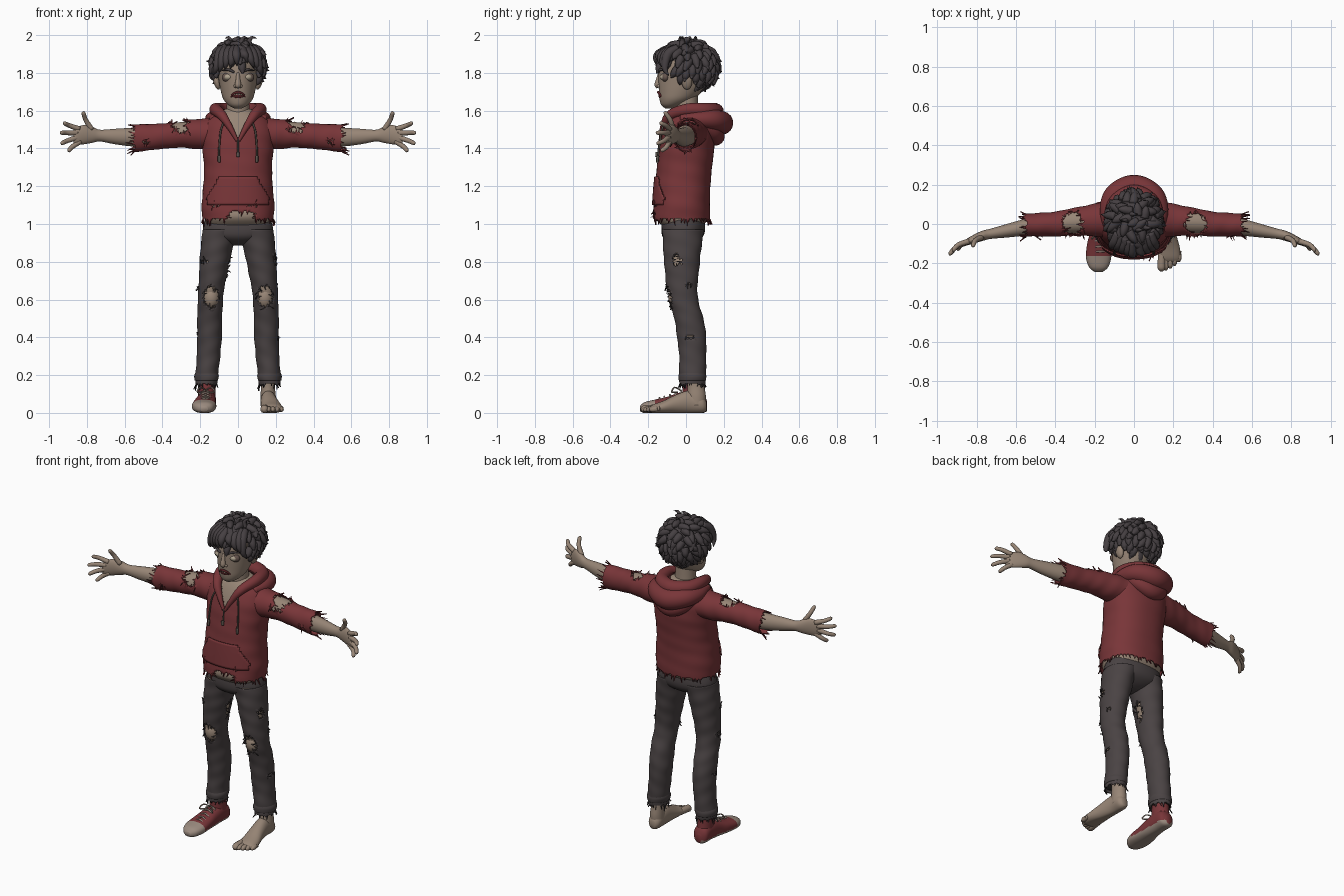
import bpy, bmesh, math, random
from mathutils import Vector, Matrix

random.seed(7)
if "Cube" in bpy.data.objects:
    bpy.data.objects.remove(bpy.data.objects["Cube"])


def material(name, *rgb):
    m = bpy.data.materials.new(name)
    m.use_nodes = True
    m.diffuse_color = (*rgb, 1)
    bsdf = next(n for n in m.node_tree.nodes if n.type == 'BSDF_PRINCIPLED')
    bsdf.inputs["Base Color"].default_value = (*rgb, 1)
    bsdf.inputs["Roughness"].default_value = 0.9
    return m


RED = material("faded red cloth", .19, .036, .04)
PANTS = material("charcoal denim", .068, .056, .057)
SKIN = material("ashen skin", .31, .235, .18)
HAIR = material("dark hair", .06, .05, .054)
EYE = material("pale eye", .42, .36, .27)
MOUTH = material("dark blood red", .09, .016, .018)
RUBBER = material("dirty rubber", .33, .26, .215)
CORD = material("grey cord", .10, .085, .07)
SHADOW = material("sunken skin", .13, .09, .075)


def smooth_rows(rows, steps):
    """Catmull-Rom resampling of section rows."""
    out = []
    for i in range(len(rows) - 1):
        p = [rows[max(i - 1, 0)], rows[i], rows[i + 1], rows[min(i + 2, len(rows) - 1)]]
        for k in range(steps):
            t = k / steps
            out.append([.5 * (2 * b + (c - a) * t + (2 * a - 5 * b + 4 * c - d) * t * t
                        + (3 * b - a - 3 * c + d) * t ** 3) for a, b, c, d in zip(*p)])
    return out + [list(rows[-1])]


def loft(bm, rows, axis=2, n=32, steps=4, side=1, grow=0, fold=0, power=1, caps=True):
    """Rings (x, y, z, a, b) across an axis; axis None sweeps (x, y, z, r) along its path."""
    rings, u = [], None
    dense = smooth_rows(rows, steps)
    planes = {0: ((0, 1, 0), (0, 0, 1)), 1: ((1, 0, 0), (0, 0, 1)), 2: ((1, 0, 0), (0, 1, 0))}
    for j, row in enumerate(dense):
        c = Vector(row[:3])
        if axis is None:
            t = (Vector(dense[min(j + 1, len(dense) - 1)][:3]) - Vector(dense[max(j - 1, 0)][:3])).normalized()
            u = (u - t * u.dot(t)).normalized() if u else t.orthogonal().normalized()
            v, k = t.cross(u), j * .1
        else:
            u, v = map(Vector, planes[axis])
            k = row[axis]
        ring = []
        for i in range(n):
            ang = math.tau * i / n
            cs, sn = math.cos(ang), math.sin(ang)
            f = 1 + fold * (math.sin(70 * k + 2 * ang) + .6 * math.sin(41 * k - 3 * ang))
            a, b = max(row[3] + grow, .001), max(row[-1] + grow, .001)
            p = c + u * a * f * math.copysign(abs(cs) ** power, cs) + v * b * f * math.copysign(abs(sn) ** power, sn)
            ring.append(bm.verts.new((p.x * side, p.y, max(p.z, 0))))
        rings.append(ring)
    for r, q in zip(rings, rings[1:]):
        for i in range(n):
            bm.faces.new((r[i - 1], r[i], q[i], q[i - 1]))
    if caps:
        bm.faces.new(rings[0])
        bm.faces.new(rings[-1])


def ball(bm, centre, radii, rot=0):
    m = Matrix.Translation(centre) @ Matrix.Rotation(rot, 4, 'Y') @ Matrix.Diagonal((*radii, 1))
    bmesh.ops.create_uvsphere(bm, u_segments=24, v_segments=14, radius=1, matrix=m)


def cut(bm, test):
    doomed = [f for f in bm.faces if test(f.calc_center_median())]
    bmesh.ops.delete(bm, geom=doomed, context='FACES')


def holes(bm, spots):
    """Tear ragged ellipsoidal openings, each spot being centre and radii."""
    cut(bm, lambda c: any(sum(((c[i] - s[i]) / s[i + 3]) ** 2 for i in range(3)) < random.uniform(.75, 1.15)
                          for s in spots))


def fray(bm, size, where=lambda p: True):
    """Hang loose triangular threads off every open edge."""
    bmesh.ops.recalc_face_normals(bm, faces=bm.faces)
    for e in [e for e in bm.edges if e.is_boundary]:
        mid = (e.verts[0].co + e.verts[1].co) / 2
        if not where(mid) or random.random() > .6:
            continue
        f = e.link_faces[0]
        out = (mid - f.calc_center_median()).normalized()
        length = size * random.uniform(.3, 1.5)
        jitter = Vector([random.uniform(-.4, .4) for _ in range(3)])
        tip = bm.verts.new(mid + (out + jitter + f.normal * random.uniform(0, .4)) * length)
        bm.faces.new((e.verts[0], e.verts[1], tip))


def finish(name, bm, *mats, thick=0, rule=None):
    bmesh.ops.recalc_face_normals(bm, faces=bm.faces)
    if rule:
        for f in bm.faces:
            f.material_index = rule(f.calc_center_median())
    me = bpy.data.meshes.new(name)
    bm.to_mesh(me)
    bm.free()
    for m in mats:
        me.materials.append(m)
    me.shade_smooth()
    ob = bpy.data.objects.new(name, me)
    bpy.context.collection.objects.link(ob)
    if thick:
        mod = ob.modifiers.new("cloth thickness", 'SOLIDIFY')
        mod.thickness, mod.offset = thick, -1
    return ob


def part(name, mat, rows, **kw):
    bm = bmesh.new()
    loft(bm, rows, **kw)
    return finish(name, bm, mat)


# Torso: skin body, then the torn hoodie with its open neck
TORSO = [(0, -.025, 1.03, .188, .152), (0, -.023, 1.09, .193, .15), (0, -.018, 1.2, .184, .147),
         (0, -.008, 1.3, .18, .146), (0, .004, 1.4, .188, .145), (0, .012, 1.48, .192, .136),
         (0, .018, 1.54, .17, .12), (0, .02, 1.58, .125, .1), (0, .02, 1.61, .08, .075)]
part("body", SKIN, [(0, -.015, .98, .17, .11)] + TORSO, n=48, grow=-.014, power=.88)
part("neck", SKIN, [(0, .01, 1.5, .075, .07), (0, .005, 1.58, .062, .06), (0, 0, 1.7, .058, .062)])
bm = bmesh.new()
loft(bm, TORSO, n=96, steps=8, power=.88, fold=.005, caps=False)
cut(bm, lambda c: c.y < 0 and abs(c.x) < (c.z - 1.44) * .5)
holes(bm, [(.015, -.17, 1.035, .085, .06, .04), (-.12, -.15, 1.1, .022, .06, .014), (.08, -.16, 1.1, .03, .06, .014)])
fray(bm, .022, lambda p: p.z < 1.2)
finish("hoodie_body", bm, RED, thick=.006)

bm = bmesh.new()
loft(bm, TORSO, n=96, steps=8, power=.88, grow=.008, caps=False)
cut(bm, lambda c: c.y > -.05 or not 1.1 < c.z < 1.25 or abs(c.x) > .165 - max(0, c.z - 1.14) * .6)
finish("front_pocket", bm, RED, thick=.008)


def mirrored(half):
    """Path through a centre point, half being the +x side ending at the centre."""
    return half + [(-p[0], *p[1:]) for p in reversed(half[:-1])]


# Hood: collar roll and two drooping folds behind the neck
bm = bmesh.new()
loft(bm, mirrored([(.004, -.137, 1.44, .008), (.042, -.122, 1.51, .016), (.085, -.085, 1.575, .026),
                   (.118, .01, 1.605, .033), (.09, .11, 1.6, .04), (0, .155, 1.595, .045)]), axis=None, n=18, steps=8)
loft(bm, mirrored([(.13, -.03, 1.56, .02), (.135, .07, 1.555, .04), (.095, .15, 1.55, .055),
                   (0, .187, 1.535, .063)]), axis=None, n=18, steps=8)
loft(bm, mirrored([(.12, .09, 1.53, .03), (.07, .14, 1.49, .045), (0, .155, 1.465, .05)]), axis=None, n=18, steps=8)
finish("hood", bm, RED)

# Zip and drawstrings
bm = bmesh.new()
loft(bm, [(0, -.142, 1.45, .004), (0, -.148, 1.37, .004)], axis=None, n=8)
loft(bm, [(0, -.152, 1.38, .009), (0, -.154, 1.355, .009)], axis=None, n=8)
for s in (-1, 1):
    loft(bm, [(.075, -.112, 1.54, .005), (.092, -.13, 1.49, .005), (.1, -.143, 1.4, .005), (.1, -.15, 1.35, .005)],
         axis=None, n=8, side=s)
    loft(bm, [(.1, -.149, 1.36, .008), (.1, -.152, 1.325, .007)], axis=None, n=8, side=s)
finish("zip_and_drawstrings", bm, CORD)

# Arms: skin arm with palm and fingers, torn sleeve
SLEEVE = [(.1, .022, 1.485, .1, .08), (.2, .02, 1.477, .083, .08), (.3, .012, 1.476, .071, .072),
          (.4, 0, 1.465, .063, .067), (.5, -.004, 1.457, .059, .071), (.545, -.006, 1.455, .058, .073)]
ARM = [(.12, .02, 1.48, .06, .06), (.3, .012, 1.478, .06, .062), (.45, 0, 1.463, .047, .052),
       (.55, -.016, 1.46, .043, .05), (.65, -.035, 1.463, .034, .041), (.73, -.05, 1.468, .026, .031),
       (.77, -.06, 1.472, .026, .042), (.81, -.075, 1.474, .023, .051), (.85, -.092, 1.466, .017, .047),
       (.872, -.102, 1.462, .009, .034)]
FINGERS = [((.84, -.088, 1.503), (.925, -.135, 1.536)), ((.85, -.093, 1.482), (.942, -.155, 1.483)),
           ((.85, -.093, 1.459), (.938, -.152, 1.425)), ((.835, -.088, 1.438), (.9, -.13, 1.385)),
           ((.775, -.068, 1.5), (.822, -.112, 1.595))]
for s, side in ((1, "left"), (-1, "right")):
    bm = bmesh.new()
    loft(bm, ARM, axis=0, side=s)
    for base, tip in FINGERS:
        a, b = Vector(base), Vector(tip)
        mid = a.lerp(b, .55) + Vector((.006, .008, 0))
        loft(bm, [(*a, .015), (*mid, .0125), (*a.lerp(b, .92), .0105), (*b, .003)], axis=None, n=12, side=s)
    finish(side + "_arm", bm, SKIN)
    bm = bmesh.new()
    loft(bm, SLEEVE, axis=0, n=48, steps=11, side=s, fold=.012, caps=False)
    holes(bm, [(s * .315, 0, 1.545, .058, .075, .055), (s * .3, -.06, 1.5, .045, .03, .025),
               (s * .49, -.06, 1.43, .018, .02, .02)])
    fray(bm, .027, lambda p: abs(p.x) > .2)
    finish(side + "_sleeve", bm, RED, thick=.006)

# Trousers: pelvis, torn legs, skin legs beneath
part("trouser_seat", PANTS, [(0, -.015, 1.025, .172, .112), (0, -.015, .97, .186, .116), (0, -.017, .93, .165, .105),
                             (0, -.018, .9, .09, .07), (0, -.018, .885, .03, .03)], n=40, power=.9)
LEG = [(.095, -.016, .97, .092, .11), (.115, -.02, .86, .084, .1), (.13, -.022, .75, .075, .09),
       (.142, -.02, .65, .068, .08), (.147, -.008, .58, .066, .076), (.15, .015, .5, .066, .077),
       (.151, .03, .4, .065, .077), (.156, .035, .3, .062, .071), (.165, .035, .21, .06, .072),
       (.167, .033, .155, .058, .068)]
TEARS = {1: [(.2, -.05, .81, .04, .032, .035), (.19, .01, .68, .04, .02, .012), (.21, .02, .4, .03, .035, .008)],
         -1: [(-.06, -.02, .78, .035, .03, .075), (-.18, -.08, .8, .03, .04, .014), (-.2, -.02, .66, .03, .03, .012),
              (-.21, .02, .42, .03, .03, .008)]}
for s, side in ((1, "left"), (-1, "right")):
    part(side + "_leg", SKIN, LEG[:7], side=s, grow=-.011)
    bm = bmesh.new()
    ball(bm, (s * .142, -.046, .61), (.045, .048, .06))
    finish(side + "_knee", bm, SKIN)
    bm = bmesh.new()
    loft(bm, LEG, n=52, steps=10, side=s, fold=.014, caps=False)
    holes(bm, [(s * .142, -.1, .61, .052, .055, .068)] + TEARS[s])
    fray(bm, .02, lambda p: p.z < .9)
    finish(side + "_trouser_leg", bm, PANTS, thick=.006)
    part(side + "_cuff", PANTS, [(.165, .035, .215, .058, .07), (.166, .034, .195, .064, .075),
                                 (.167, .033, .172, .062, .071)], side=s, fold=.02)

# Bare left foot
bm = bmesh.new()
loft(bm, [(.16, .045, .25, .04, .048), (.158, .052, .15, .037, .045), (.16, .055, .09, .04, .05),
          (.16, .055, .04, .04, .048)])
loft(bm, [(.16, .108, .035, .02, .025), (.16, .085, .045, .038, .045), (.16, .02, .058, .041, .06),
          (.167, -.05, .047, .047, .05), (.177, -.12, .03, .056, .034), (.18, -.17, .022, .056, .024),
          (.181, -.192, .018, .048, .014)], axis=1)
for i in range(5):
    x, r = .14 + .022 * i, .021 if i == 0 else .014
    y = -.232 + .002 * i + .0025 * i * i
    loft(bm, [(x + .004, -.15, .024, r), (x, y + .035, .022, r), (x, y + .008, .018, r), (x, y - .008, .014, r * .4)],
         axis=None, n=12)
finish("bare_left_foot", bm, SKIN)

# Right shoe with rubber sole and toe cap
bm = bmesh.new()
loft(bm, [(.165, .112, .035, .018, .025), (.165, .09, .05, .046, .05), (.166, .03, .06, .05, .06),
          (.17, -.04, .052, .053, .054), (.177, -.1, .042, .061, .043), (.18, -.17, .034, .064, .035),
          (.18, -.22, .028, .048, .028), (.18, -.244, .022, .02, .014)], axis=1, n=48, steps=10, side=-1, power=.85)
loft(bm, [(.165, .04, .05, .047, .062), (.165, .038, .1, .046, .058), (.166, .036, .155, .047, .054)], side=-1)
finish("right_shoe", bm, RED, RUBBER, rule=lambda c: int(c.z < .028 or c.y < -.165))
bm = bmesh.new()
for y, z in ((-.025, .118), (-.055, .107), (-.085, .096), (-.115, .086), (-.14, .079)):
    loft(bm, [(.14, y, z - .018, .005), (.172, y, z, .005), (.206, y, z - .018, .005)], axis=None, n=8, side=-1)
for d in (-1, 1):
    loft(bm, [(.17, -.03, .12, .004), (.17 + d * .03, -.06, .135, .004), (.17 + d * .045, -.075, .11, .004),
              (.17 + d * .01, -.045, .11, .004)], axis=None, n=8, side=-1)
finish("shoe_laces", bm, RUBBER)

# Head and face
part("head", SKIN, [(0, -.09, 1.612, .02, .02), (0, -.075, 1.63, .052, .056), (0, -.05, 1.66, .077, .09),
                    (0, -.03, 1.7, .09, .113), (0, -.012, 1.75, .1, .134), (0, -.002, 1.8, .107, .144),
                    (0, .004, 1.86, .11, .143), (0, .01, 1.92, .085, .11), (0, .01, 1.95, .04, .05)], n=40)
bm = bmesh.new()
loft(bm, [(0, -.138, 1.8, .009), (0, -.147, 1.765, .012), (0, -.15, 1.735, .017), (0, -.146, 1.722, .009)], axis=None, n=14)
for s in (-1, 1):
    ball(bm, (s * .014, -.143, 1.73), (.011, .012, .009))
    ball(bm, (s * .113, .005, 1.755), (.017, .028, .045), s * .25)
finish("nose_and_ears", bm, SKIN)
for name, mat, y, radii in (("eye_sockets", SHADOW, -.108, (.037, .022, .027)), ("eyes", EYE, -.112, (.027, .025, .019))):
    bm = bmesh.new()
    for s in (-1, 1):
        ball(bm, (s * .049, y, 1.778), radii, s * .12)
    finish(name, bm, mat)
bm = bmesh.new()
ball(bm, (0, -.131, 1.68), (.033, .015, .017))
loft(bm, mirrored([(.04, -.118, 1.662, .004), (.027, -.138, 1.687, .006), (0, -.147, 1.697, .007)]), axis=None, n=10)
finish("mouth", bm, MOUTH)
bm = bmesh.new()
for x in (-.018, -.006, .006, .018):
    ball(bm, (x, -.142, 1.686), (.005, .005, .006))
finish("teeth", bm, EYE)

# Hair: scalp cap, swept locks, fringe, brows
bm = bmesh.new()
CROWN = Vector((0, .012, 1.838))
R = Vector((.128, .145, .125))
ball(bm, CROWN, R)


def bald(c):
    return c.z < 1.69 or (c.y < -.045 and c.z < 1.865) or (c.y < .035 and c.z < 1.79)


cut(bm, bald)
COUNT = 150
for i in range(COUNT):
    h = 1 - 2 * (i + .5) / COUNT
    n = Vector((math.cos(i * 2.4) * math.sqrt(1 - h * h), math.sin(i * 2.4) * math.sqrt(1 - h * h), h))
    root = CROWN + Vector([n[k] * R[k] * .94 for k in range(3)])
    if bald(root) or root.z < 1.73:
        continue
    swirl = Vector((random.uniform(-.6, .6), random.uniform(-.6, .3), -.75))
    flow = (swirl - n * swirl.dot(n)).normalized()
    length = random.uniform(.05, .085)
    lift = random.uniform(.014, .034) * (.75 if n.z > .6 else 1)
    loft(bm, [(*root, .024), (*(root + flow * length * .5 + n * .013), .021),
              (*(root + flow * length * .85 + n * .017), .011), (*(root + flow * length + n * lift), .001)],
         axis=None, n=8, steps=3)
for x, tip, z in ((-.1, -.128, 1.79), (-.08, -.1, 1.8), (-.055, -.07, 1.815), (-.03, -.04, 1.82), (-.01, -.005, 1.835),
                  (.03, .05, 1.85), (.055, .085, 1.825), (.08, .115, 1.81), (.1, .128, 1.785)):
    y = -.125 + abs(x) * .5
    loft(bm, [(x * .8, y + .03, 1.93, .022), (x, y - .02, 1.9, .025), ((x + tip) / 2, y - .037, z + .04, .018),
              (tip, y - .035 + abs(x) * .2, z, .001)], axis=None, n=8)
for x, y, dx in ((.02, -.03, .035), (.06, -.02, .04), (-.04, .02, -.03), (-.01, .05, .03)):
    loft(bm, [(x, y, 1.94, .018), (x, y, 1.97, .013), (x + dx * .4, y, 1.988, .007), (x + dx, y, 1.982, .001)],
         axis=None, n=8)
for s in (-1, 1):
    loft(bm, [(.02, -.143, 1.803, .006), (.05, -.135, 1.817, .007), (.085, -.1, 1.812, .003)], axis=None, n=8, side=s)
finish("hair", bm, HAIR)
